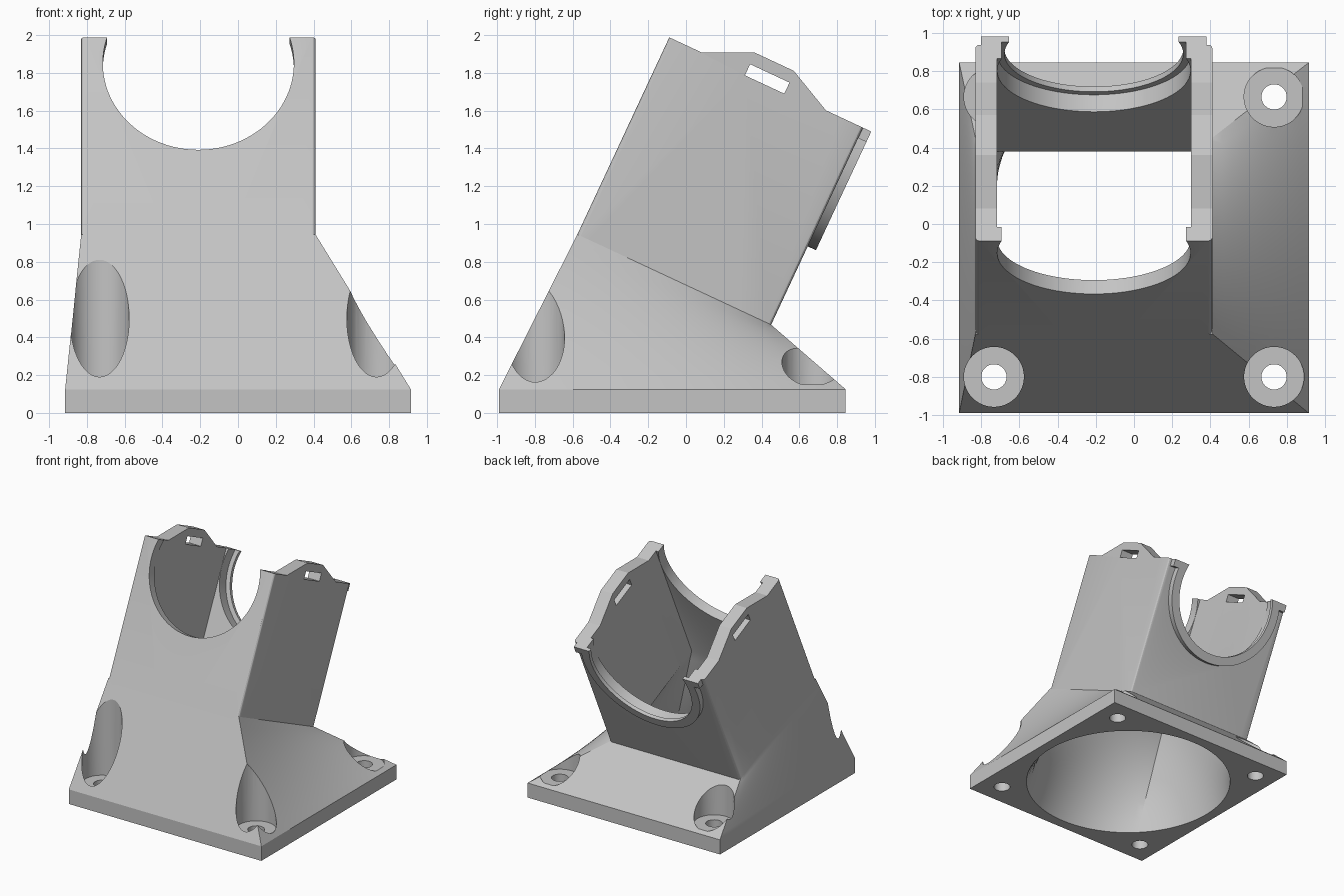
import bpy, bmesh, math
from mathutils import Matrix, Vector

cube = bpy.data.objects.get("Cube")
if cube:
    bpy.data.objects.remove(cube, do_unlink=True)

grey = bpy.data.materials.new("light grey plastic")
grey.use_nodes = True
colour = (0.55, 0.55, 0.55, 1)
grey.diffuse_color = colour
grey.node_tree.nodes["Principled BSDF"].inputs["Base Color"].default_value = colour

# Tilted duct frame: x across, u towards the back, v up along the duct
TILT = math.radians(25)
DUCT = Matrix.Translation((0, -0.575, 0.945)) @ Matrix.Rotation(-TILT, 4, 'X')
X0, X1, DEPTH, TOP = -0.83, 0.41, 1.132, 1.151
MID = (X0 + X1) / 2
BASE_Y = -0.0725
SIDES = 96


def finish(bm, name, matrix=Matrix()):
    bmesh.ops.transform(bm, matrix=matrix, verts=bm.verts)
    bmesh.ops.recalc_face_normals(bm, faces=bm.faces)
    mesh = bpy.data.meshes.new(name)
    bm.to_mesh(mesh)
    bm.free()
    mesh.materials.append(grey)
    ob = bpy.data.objects.new(name, mesh)
    bpy.context.collection.objects.link(ob)
    return ob


def box(name, lo, hi, matrix=DUCT):
    bm = bmesh.new()
    bmesh.ops.create_cube(bm, size=1)
    lo, hi = Vector(lo), Vector(hi)
    size = Matrix.Diagonal((hi - lo).to_4d())
    size[3][3] = 1
    return finish(bm, name, matrix @ Matrix.Translation((lo + hi) / 2) @ size)


def cylinder(name, radius, length, matrix, sides=SIDES):
    bm = bmesh.new()
    bmesh.ops.create_cone(bm, cap_ends=True, segments=sides, radius1=radius,
                          radius2=radius, depth=length)
    return finish(bm, name, matrix @ Matrix.Translation((0, 0, length / 2)))


def duct_cylinder(name, radius, u0, u1):
    place = Matrix.Translation((MID, u0, 1.0)) @ Matrix.Rotation(-math.pi / 2, 4, 'X')
    return cylinder(name, radius, u1 - u0, DUCT @ place)


def ring(x0, x1, y0, y1, z, matrix=Matrix(), round_shape=False):
    pts = []
    for i in range(SIDES):
        a = 2 * math.pi * i / SIDES
        c, s = math.cos(a), math.sin(a)
        k = 1 if round_shape else max(abs(c), abs(s))
        pts.append(matrix @ Vector(((x0 + x1) / 2 + c / k * (x1 - x0) / 2,
                                    (y0 + y1) / 2 + s / k * (y1 - y0) / 2, z)))
    return pts


def blend(a, b, steps):
    return [[p.lerp(q, i / steps) for p, q in zip(a, b)] for i in range(steps + 1)]


def loft(name, rings):
    bm = bmesh.new()
    rows = [[bm.verts.new(p) for p in r] for r in rings]
    for a, b in zip(rows, rows[1:]):
        for i in range(SIDES):
            j = (i + 1) % SIDES
            bm.faces.new((a[i], a[j], b[j], b[i]))
    bm.faces.new(rows[0])
    bm.faces.new(rows[-1])
    return finish(bm, name)


def combine(target, other, operation):
    mod = target.modifiers.new(operation, 'BOOLEAN')
    mod.operation, mod.object, mod.solver = operation, other, 'EXACT'
    bpy.context.view_layer.update()
    dg = bpy.context.evaluated_depsgraph_get()
    mesh = bpy.data.meshes.new_from_object(target.evaluated_get(dg))
    target.modifiers.clear()
    target.data = mesh
    bpy.data.objects.remove(other, do_unlink=True)


# Flared foot: square plate blending into the tilted duct
plate = (-0.915, 0.915, BASE_Y - 0.9175, BASE_Y + 0.9175)
rim = ring(*plate, 0.125)
collar = ring(X0, X1, 0, DEPTH, 0, DUCT)
body = loft("duct_adapter", [ring(*plate, 0)] + blend(rim, collar, 10))

# Tilted duct: side profile extruded across, upright corners softened
profile = [(0, -0.05), (0, TOP), (0.187, TOP), (0.44, 1.269), (0.672, 1.269),
           (0.915, TOP), (DEPTH, TOP), (DEPTH, -0.05)]
bm = bmesh.new()
face = bm.faces.new([bm.verts.new((X0, u, v)) for u, v in profile])
new = bmesh.ops.extrude_face_region(bm, geom=[face])["geom"]
bmesh.ops.translate(bm, vec=(X1 - X0, 0, 0),
                    verts=[g for g in new if isinstance(g, bmesh.types.BMVert)])
upright = [e for e in bm.edges
           if abs((e.verts[0].co - e.verts[1].co).normalized().z) > 0.99]
bmesh.ops.bevel(bm, geom=upright, offset=0.02, segments=3, profile=0.5,
                affect='EDGES')
combine(body, finish(bm, "duct", DUCT), 'UNION')

# Rear collar with two small tabs at its ends
combine(body, duct_cylinder("collar", 0.542, 1.1, 1.18), 'UNION')
combine(body, box("tabs", (MID - 0.59, 1.1, 1.09), (MID + 0.59, 1.18, TOP)), 'UNION')
combine(body, box("collar_trim", (-1, 1.0, TOP), (1, 1.4, 1.8)), 'DIFFERENCE')

# Inside passage: round at the foot, rectangular in the duct
inner = (-0.7175, 0.2975, 0.08, 1.052)
mouth = (-0.83, 0.83, BASE_Y - 0.83, BASE_Y + 0.83)
passage = [ring(*mouth, -0.02, round_shape=True)]
passage += blend(ring(*mouth, 0, round_shape=True), ring(*inner, 0, DUCT), 10)
passage.append(ring(*inner, 1.6, DUCT))
combine(body, loft("passage", passage), 'DIFFERENCE')

# Round cradle openings, narrower at the rear lip
combine(body, duct_cylinder("cradle", 0.506, -0.3, 1.15), 'DIFFERENCE')
combine(body, duct_cylinder("lip", 0.468, 0.9, 1.5), 'DIFFERENCE')

# Strap slots through both cheeks
combine(body, box("slots", (-1.2, 0.448, 1.138), (1, 0.678, 1.203)), 'DIFFERENCE')

# Screw holes with counterbores
for x in (-0.733, 0.733):
    for y, height in ((-0.8, 0.9), (0.665, 0.35)):
        combine(body, cylinder("bore", 0.157, height,
                               Matrix.Translation((x, y, 0.15)), 48), 'DIFFERENCE')
        combine(body, cylinder("screw_hole", 0.066, 0.4,
                               Matrix.Translation((x, y, -0.1)), 32), 'DIFFERENCE')

# Smooth curved walls, keep edges crisp
bpy.ops.object.select_all(action='DESELECT')
body.select_set(True)
bpy.context.view_layer.objects.active = body
bpy.ops.object.shade_smooth_by_angle(angle=math.radians(25))
